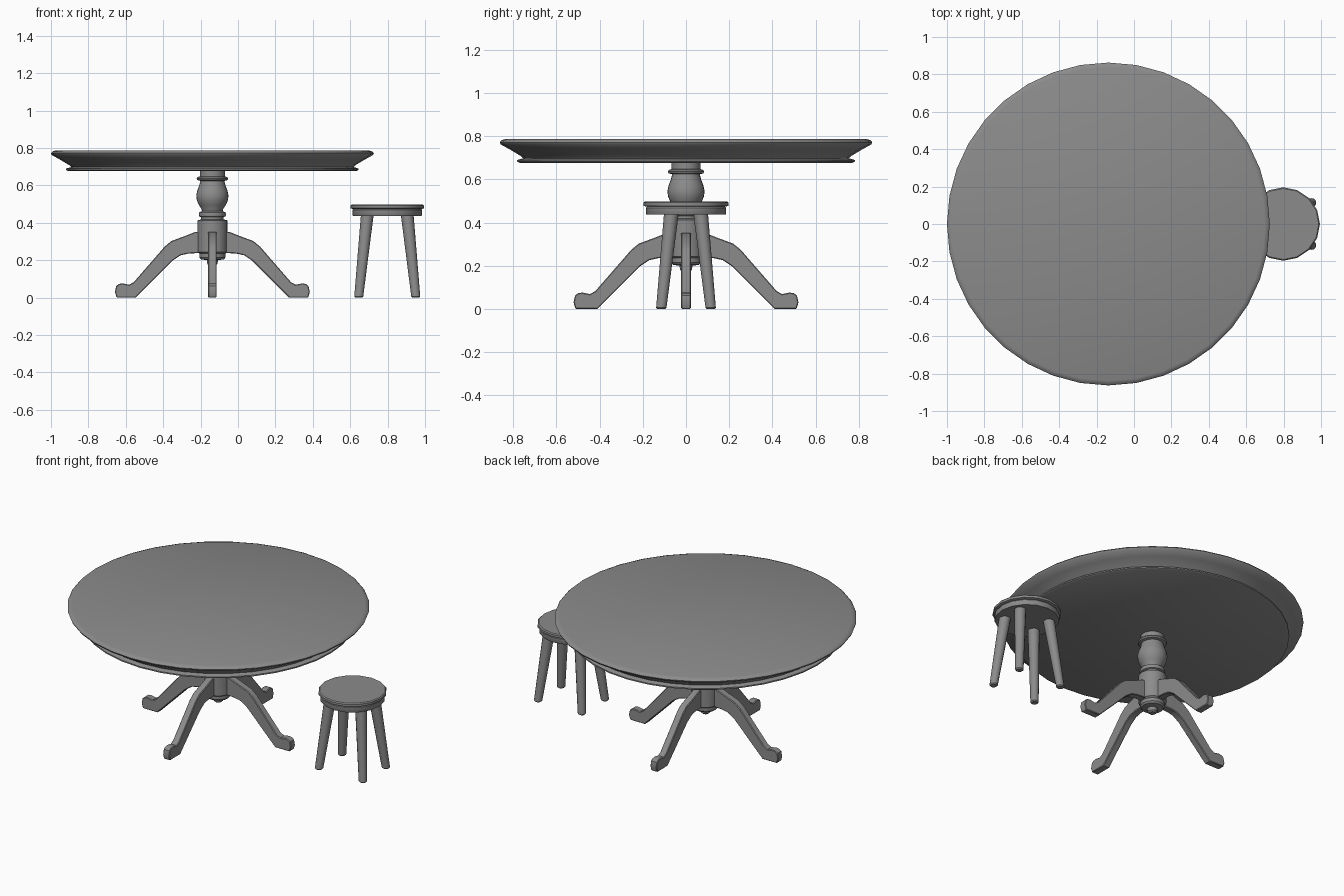
import bpy, math
from mathutils import Vector, Matrix

cube = bpy.data.objects.get("Cube")
if cube:
    bpy.data.objects.remove(cube, do_unlink=True)

grey = bpy.data.materials.new("plain_grey")
grey.use_nodes = True
COLOUR = (0.26, 0.26, 0.26, 1)
grey.diffuse_color = COLOUR
grey.node_tree.nodes["Principled BSDF"].inputs["Base Color"].default_value = COLOUR

TABLE = Vector((-0.137, 0, 0))
STOOL = Vector((0.798, 0, 0))


def add_object(name, verts, faces, angle):
    mesh = bpy.data.meshes.new(name)
    mesh.from_pydata(verts, [], faces)
    mesh.materials.append(grey)
    obj = bpy.data.objects.new(name, mesh)
    bpy.context.collection.objects.link(obj)
    bpy.ops.object.select_all(action="DESELECT")
    obj.select_set(True)
    bpy.context.view_layer.objects.active = obj
    bpy.ops.object.shade_smooth_by_angle(angle=math.radians(angle))
    return obj


def lathe(name, profile, sides, place, angle=35):
    """Spin a (radius, height) profile, listed from bottom to top, and cap its ends."""
    verts, faces = [], []
    for r, z in profile:
        for i in range(sides):
            a = math.tau * i / sides
            verts.append(place @ Vector((r * math.cos(a), r * math.sin(a), z)))
    last = (len(profile) - 1) * sides
    for k in range(0, last, sides):
        for i in range(sides):
            j = (i + 1) % sides
            faces.append((k + i, k + j, k + sides + j, k + sides + i))
    faces.append(tuple(reversed(range(sides))))
    faces.append(tuple(range(last, last + sides)))
    return add_object(name, verts, faces, angle)


def plank(name, outline, half, place):
    """Thicken a (distance, height) outline into a flat-sided piece."""
    n = len(outline)
    verts = [place @ Vector((r, s * half, z)) for s in (-1, 1) for r, z in outline]
    faces = [tuple(range(n)), tuple(reversed(range(n, 2 * n)))]
    for i in range(n):
        j = (i + 1) % n
        faces.append((j, i, n + i, n + j))
    obj = add_object(name, verts, faces, 30)
    bevel = obj.modifiers.new("soft_edges", "BEVEL")
    bevel.width = 0.004
    bevel.segments = 1
    bevel.limit_method = "ANGLE"
    bevel.angle_limit = math.radians(60)
    return obj


at_table = Matrix.Translation(TABLE)
at_stool = Matrix.Translation(STOOL)

# Table top with a sloping underside and a thin lower moulding
lathe("table_top", [(0.77, 0.676), (0.782, 0.682), (0.782, 0.69), (0.755, 0.698),
                    (0.765, 0.708), (0.815, 0.738), (0.858, 0.762), (0.863, 0.772),
                    (0.855, 0.781), (0.838, 0.787)], 36, at_table)

# Turned column
lathe("table_column", [
    (0.018, 0.172), (0.027, 0.18), (0.03, 0.2), (0.062, 0.205), (0.07, 0.215), (0.07, 0.235),
    (0.08, 0.243), (0.08, 0.413), (0.06, 0.418), (0.06, 0.43), (0.07, 0.434),
    (0.073, 0.445), (0.07, 0.456), (0.055, 0.462), (0.057, 0.472), (0.072, 0.495),
    (0.083, 0.52), (0.086, 0.545), (0.081, 0.572), (0.07, 0.6), (0.064, 0.624),
    (0.08, 0.628), (0.084, 0.636), (0.08, 0.644), (0.067, 0.648), (0.067, 0.68)], 24, at_table)

# Four curved legs with scroll feet
leg_outline = [
    (0.05, 0.24), (0.13, 0.235), (0.17, 0.226), (0.212, 0.198), (0.406, 0.004), (0.41, 0),
    (0.512, 0), (0.521, 0.03), (0.514, 0.062), (0.5, 0.073), (0.48, 0.076), (0.445, 0.069),
    (0.42, 0.083), (0.285, 0.238), (0.255, 0.273), (0.218, 0.303), (0.15, 0.328),
    (0.09, 0.352), (0.05, 0.352)]
for i, side in enumerate(("left", "back", "right", "front")):
    plank("table_leg_" + side, leg_outline, 0.0225,
          at_table @ Matrix.Rotation(i * math.pi / 2, 4, "Z"))

# Stool seat in two layers
lathe("stool_seat", [(0.186, 0.474), (0.196, 0.478), (0.196, 0.492), (0.19, 0.498)], 16, at_stool)
lathe("stool_seat_base", [(0.184, 0.437), (0.186, 0.44), (0.186, 0.468), (0.18, 0.475)], 16, at_stool)

# Four splayed, tapering stool legs
for sx, side in ((1, "left"), (-1, "right")):
    for sy, end in ((1, "back"), (-1, "front")):
        foot = Vector((sx * 0.153, sy * 0.115, 0))
        head = Vector((sx * 0.107, sy * 0.068, 0.44))
        lean = (head - foot) / 0.44
        shear = Matrix.Identity(4)
        shear[0][2], shear[1][2] = lean.x, lean.y
        lathe(f"stool_leg_{end}_{side}",
              [(0.018, 0), (0.024, 0.006), (0.034, 0.44)], 12,
              at_stool @ Matrix.Translation(foot) @ shear)
